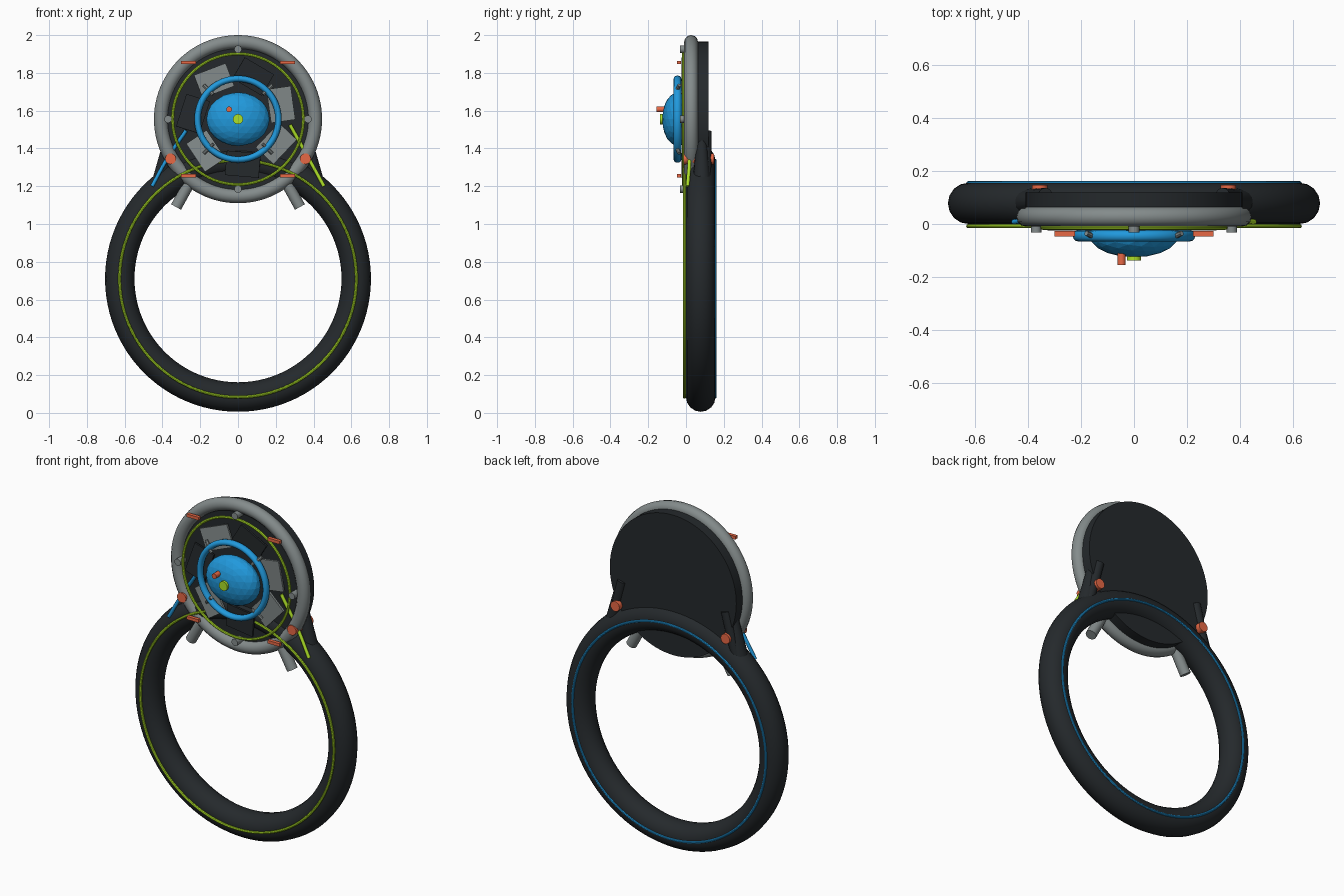
import bpy, math
from math import pi, cos, sin, radians
from mathutils import Vector, Matrix

if "Cube" in bpy.data.objects:
    bpy.data.objects.remove(bpy.data.objects["Cube"])

RING_Z, HEAD_Z = 0.71, 1.555


def mat(name, rgb):
    m = bpy.data.materials.new(name)
    m.diffuse_color = (*rgb, 1)
    m.use_nodes = True
    m.node_tree.nodes["Principled BSDF"].inputs["Base Color"].default_value = m.diffuse_color
    return m


DARK = mat("dark", (0.018, 0.022, 0.025))
GREY = mat("grey", (0.23, 0.26, 0.26))
LIME = mat("lime", (0.42, 0.75, 0.02))
BLUE = mat("blue", (0.015, 0.32, 0.72))
ORANGE = mat("orange", (0.8, 0.14, 0.06))


def finish(name, m, smooth=True):
    o = bpy.context.object
    o.name = name
    o.data.materials.append(m)
    if smooth:
        bpy.ops.object.shade_smooth_by_angle(angle=radians(40))
    return o


def hoop(name, m, y, z, major, minor, sides=12, depth=1.0):
    bpy.ops.mesh.primitive_torus_add(major_radius=major, minor_radius=minor,
                                     major_segments=96, minor_segments=sides,
                                     location=(0, y, z), rotation=(pi / 2, 0, 0))
    bpy.context.object.scale.z = depth
    return finish(name, m)


def rod(name, m, a, b, r1, r2=None, sides=16):
    a, b = Vector(a), Vector(b)
    d = b - a
    bpy.ops.mesh.primitive_cone_add(vertices=sides, radius1=r1,
                                    radius2=r1 if r2 is None else r2, depth=d.length,
                                    location=(a + b) / 2,
                                    rotation=d.to_track_quat('Z', 'Y').to_euler())
    return finish(name, m)


def box(name, m, size, matrix):
    bpy.ops.mesh.primitive_cube_add(size=1)
    o = finish(name, m, False)
    o.matrix_world = matrix @ Matrix.Diagonal((*size, 1))
    return o


def cable(name, m, pts, r):
    c = bpy.data.curves.new(name, 'CURVE')
    c.dimensions = '3D'
    c.bevel_depth, c.bevel_resolution, c.use_fill_caps = r, 2, True
    s = c.splines.new('BEZIER')
    s.bezier_points.add(len(pts) - 1)
    for p, co in zip(s.bezier_points, pts):
        p.co = co
        p.handle_left_type = p.handle_right_type = 'AUTO'
    o = bpy.data.objects.new(name, c)
    bpy.context.collection.objects.link(o)
    c.materials.append(m)


# Large lower ring with front and back accent lines
hoop("main_ring", DARK, 0.078, RING_Z, 0.626, 0.078, 16)
hoop("front_accent_line", LIME, -0.008, RING_Z, 0.627, 0.008, 8)
hoop("back_accent_line", BLUE, 0.155, RING_Z, 0.627, 0.007, 8)

# Round head: backing disc, rim and inner hoops
rod("head_disc", DARK, (0, 0.02, HEAD_Z), (0, 0.12, HEAD_Z), 0.41, sides=96)
hoop("head_rim", GREY, 0.027, HEAD_Z, 0.408, 0.037)
hoop("head_accent_hoop", LIME, -0.014, HEAD_Z, 0.346, 0.008, 8)
hoop("core_hoop", BLUE, -0.045, HEAD_Z, 0.214, 0.017, 12, 1.2)

# Seven alternating fan blades
for i in range(7):
    a = radians(19) + i * 2 * pi / 7
    place = (Matrix.Translation((0, -0.012, HEAD_Z)) @ Matrix.Rotation(-a, 4, 'Y')
             @ Matrix.Translation((0.24, 0, 0)) @ Matrix.Rotation(radians(11), 4, 'Y')
             @ Matrix.Rotation(radians(4), 4, 'X'))
    box("fan_blade", DARK if i % 2 else GREY, (0.13, 0.012, 0.18), place)

# Faceted core with centre stud and small lamp
bpy.ops.mesh.primitive_ico_sphere_add(subdivisions=3, radius=1, location=(0, -0.043, HEAD_Z))
bpy.context.object.scale = (0.168, 0.083, 0.142)
finish("core_dome", BLUE, False)
rod("core_stud", LIME, (0, -0.10, HEAD_Z), (0, -0.138, HEAD_Z), 0.027)
rod("core_lamp", ORANGE, (-0.047, -0.10, 1.607), (-0.047, -0.155, 1.607), 0.015)

# Four diagonal struts across the core hoop and four rim bolts
for k in range(4):
    a = pi / 4 + k * pi / 2
    rod("core_strut", GREY, (0.185 * cos(a), -0.058, HEAD_Z + 0.185 * sin(a)),
        (0.255 * cos(a), -0.035, HEAD_Z + 0.255 * sin(a)), 0.01, sides=8)
    b = k * pi / 2
    x, z = 0.37 * cos(b), HEAD_Z + 0.37 * sin(b)
    rod("rim_bolt", GREY, (x, 0.02, z), (x, -0.032, z), 0.02)

for s in (-1, 1):
    # Orange marker bars
    for z in (1.855, 1.255):
        box("marker_bar", ORANGE, (0.078, 0.02, 0.018),
            Matrix.Translation((s * 0.262, -0.037, z)))
    # Brackets joining ring and head
    rod("side_bracket", DARK, (s * 0.412, 0.083, 1.20), (s * 0.365, 0.083, 1.45), 0.05, 0.026)
    rod("back_post", DARK, (s * 0.40, 0.105, 1.24), (s * 0.335, 0.108, 1.49), 0.028)
    rod("hinge_pin", ORANGE, (s * 0.357, -0.014, 1.345), (s * 0.357, 0.148, 1.345), 0.029)
    rod("lower_peg", GREY, (s * 0.328, 0.035, 1.09), (s * 0.25, 0.035, 1.23), 0.03)
    # Side cable
    cable("side_cable", LIME if s > 0 else BLUE,
          [(s * 0.455, 0.008, 1.20), (s * 0.375, 0.018, 1.345),
           (s * 0.275, 0.008, 1.525 if s > 0 else 1.495)], 0.01)
